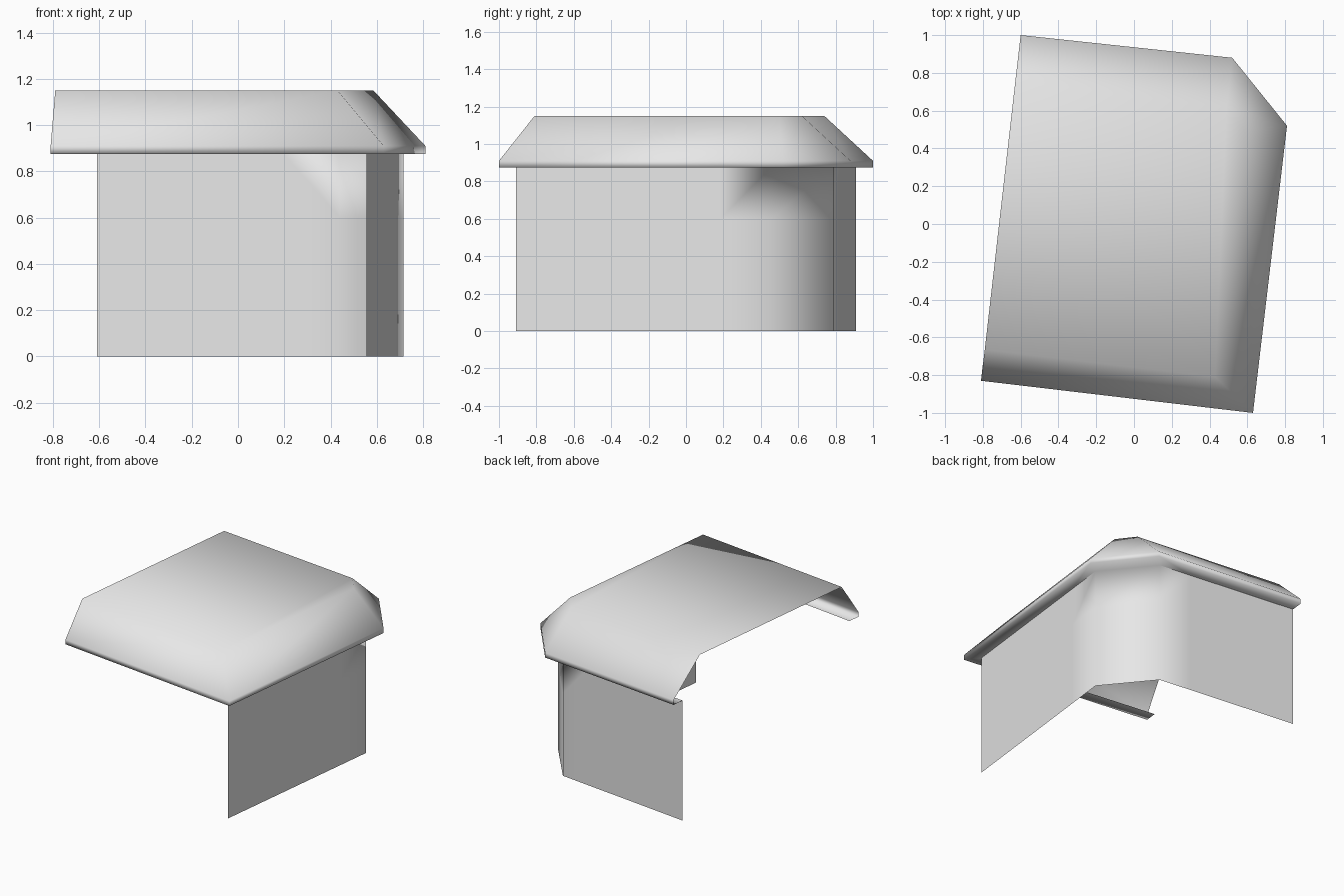
import bpy
import bmesh
from mathutils import Vector

old = bpy.data.objects.get("Cube")
if old:
    bpy.data.objects.remove(old)

# plain grey finish
grey = bpy.data.materials.new("plain_grey")
grey.use_nodes = True
colour = (0.8, 0.8, 0.8, 1)
grey.diffuse_color = colour
grey.node_tree.nodes["Principled BSDF"].inputs["Base Color"].default_value = colour

# plan outlines, counterclockwise from the front left; the left side stays open
TOP = [(-0.79, -0.665), (0.43, -0.81), (0.585, 0.497), (0.49, 0.62), (-0.63, 0.74)]
EAVE = [(-0.81, -0.83), (0.63, -1.0), (0.81, 0.52), (0.52, 0.88), (-0.60, 1.0)]
WALL = [(-0.80, -0.74), (0.555, -0.91), (0.715, 0.455), (0.44, 0.79), (-0.61, 0.91)]
Z_TOP, Z_EAVE, Z_SOFFIT, Z_MID = 1.15, 0.91, 0.875, 0.6

bm = bmesh.new()


def ring(points, z):
    return [bm.verts.new((x, y, z)) for x, y in points]


def band(low, high):
    """Faces between two open rings, facing outward."""
    return [bm.faces.new((low[i], low[i + 1], high[i + 1], high[i]))
            for i in range(len(low) - 1)]


# wall columns: extra ones beside the angled corner keep the long panels flat
a, b, c, d = [Vector(p) for p in WALL[1:]]
columns = [a, a.lerp(b, 0.8), b, c, c.lerp(d, 0.23), d]

# hipped roof with fascia
top = ring(TOP, Z_TOP)
eave = ring(EAVE, Z_EAVE)
rim = ring(EAVE, Z_SOFFIT)
bm.faces.new(top)
band(eave, top)
band(rim, eave)

# wall on the right, the angled corner and the back
foot, middle, head = [ring(columns, z) for z in (0, Z_MID, Z_SOFFIT)]
band(foot, middle)
band(middle, head)

# soffit returning from the rim to the wall line
front_left = bm.verts.new((*WALL[0], Z_SOFFIT))
bm.faces.new((front_left, head[0], rim[1], rim[0]))
bm.faces.new((head[0], head[1], head[2], rim[2], rim[1]))
bm.faces.new((head[2], head[3], rim[3], rim[2]))
bm.faces.new((head[3], head[4], head[5], rim[4], rim[3]))

# smooth shading, crisp where the straight walls meet the soffit
for face in bm.faces:
    face.smooth = True
for i in (0, 1, 3, 4):
    bm.edges.get((head[i], head[i + 1])).smooth = False

mesh = bpy.data.meshes.new("roof_and_wall")
bm.to_mesh(mesh)
bm.free()
mesh.materials.append(grey)
shelter = bpy.data.objects.new("roof_and_wall", mesh)
bpy.context.collection.objects.link(shelter)
